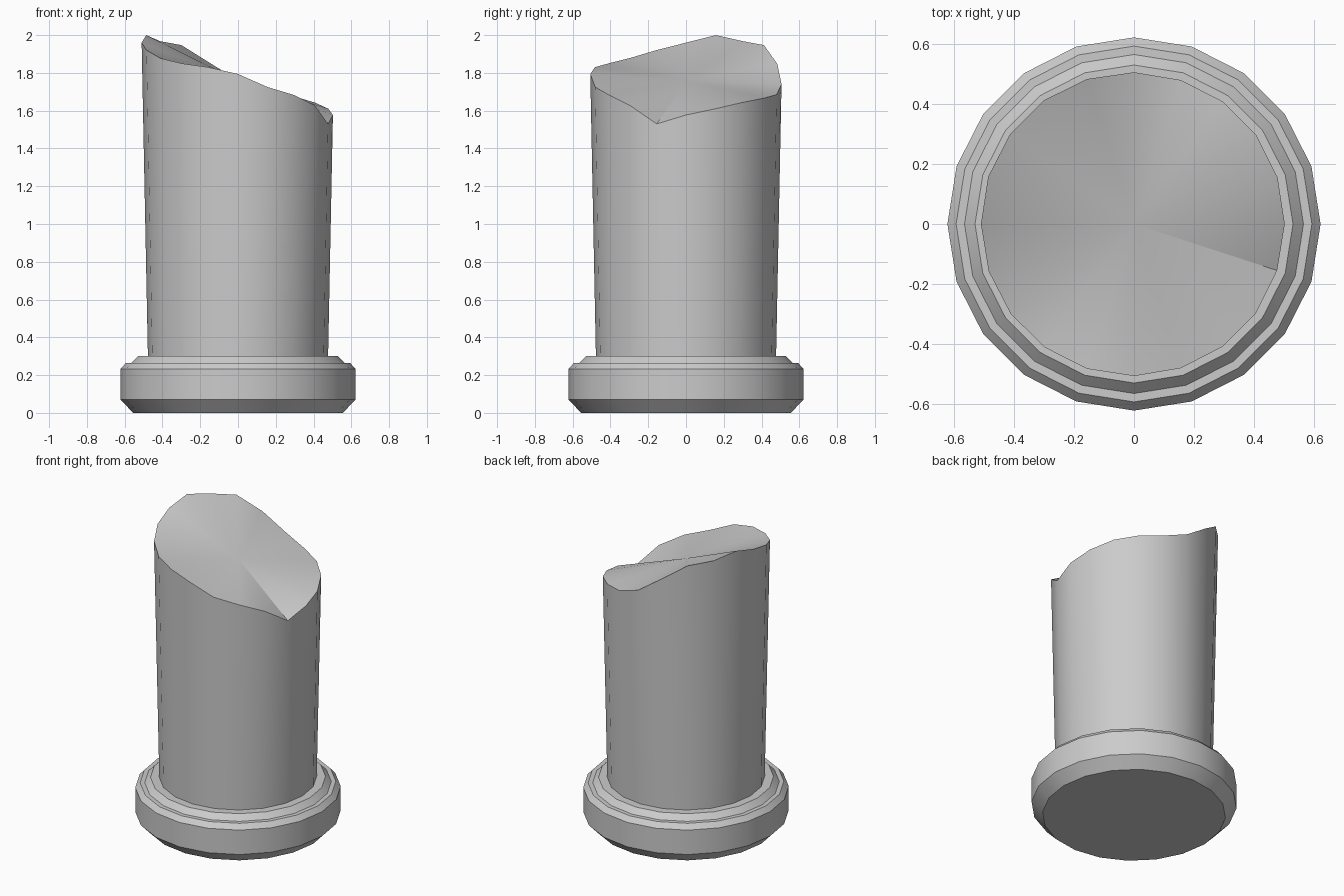
import bpy, bmesh, math

if "Cube" in bpy.data.objects:
    bpy.data.objects.remove(bpy.data.objects["Cube"])

SIDES = 20


def ring(bm, radii, heights):
    """One ring of vertices, with a radius and height per side."""
    step = math.tau / SIDES
    return [bm.verts.new((r * math.cos(i * step), r * math.sin(i * step), z))
            for i, (r, z) in enumerate(zip(radii, heights))]


def bridge(bm, lower, upper):
    for i in range(SIDES):
        j = (i + 1) % SIDES
        bm.faces.new((lower[i], lower[j], upper[j], upper[i]))


def finish(bm, name, angle):
    bmesh.ops.recalc_face_normals(bm, faces=bm.faces[:])
    mesh = bpy.data.meshes.new(name)
    bm.to_mesh(mesh)
    bm.free()
    obj = bpy.data.objects.new(name, mesh)
    bpy.context.collection.objects.link(obj)
    bpy.ops.object.select_all(action='DESELECT')
    obj.select_set(True)
    bpy.context.view_layer.objects.active = obj
    bpy.ops.object.shade_smooth_by_angle(angle=math.radians(angle))


# Moulded round base: (radius, height) profile
profile = [(0.555, 0), (0.622, 0.07), (0.622, 0.233), (0.593, 0.265),
           (0.565, 0.265), (0.53, 0.30)]
bm = bmesh.new()
rings = [ring(bm, [r] * SIDES, [z] * SIDES) for r, z in profile]
for a, b in zip(rings, rings[1:]):
    bridge(bm, a, b)
bm.faces.new(rings[0])
bm.faces.new(rings[-1])
finish(bm, "column_base", 35)

# Flaring shaft with a jagged broken top, heights counter-clockwise from +x
break_z = [1.577, 1.61, 1.643, 1.665, 1.685, 1.74, 1.848, 1.947, 1.968, 2.0,
           1.96, 1.92, 1.878, 1.85, 1.83, 1.794, 1.725, 1.683, 1.627, 1.53]
bm = bmesh.new()
bottom = ring(bm, [0.477] * SIDES, [0.30] * SIDES)
top = ring(bm, [0.477 + 0.02 * (z - 0.3) for z in break_z], break_z)
bridge(bm, bottom, top)
bm.faces.new(bottom)

# Broken face fans out from the centre
centre = bm.verts.new((0, 0, 1.76))
for i in range(SIDES):
    bm.faces.new((top[i], top[(i + 1) % SIDES], centre))
finish(bm, "broken_shaft", 35)
